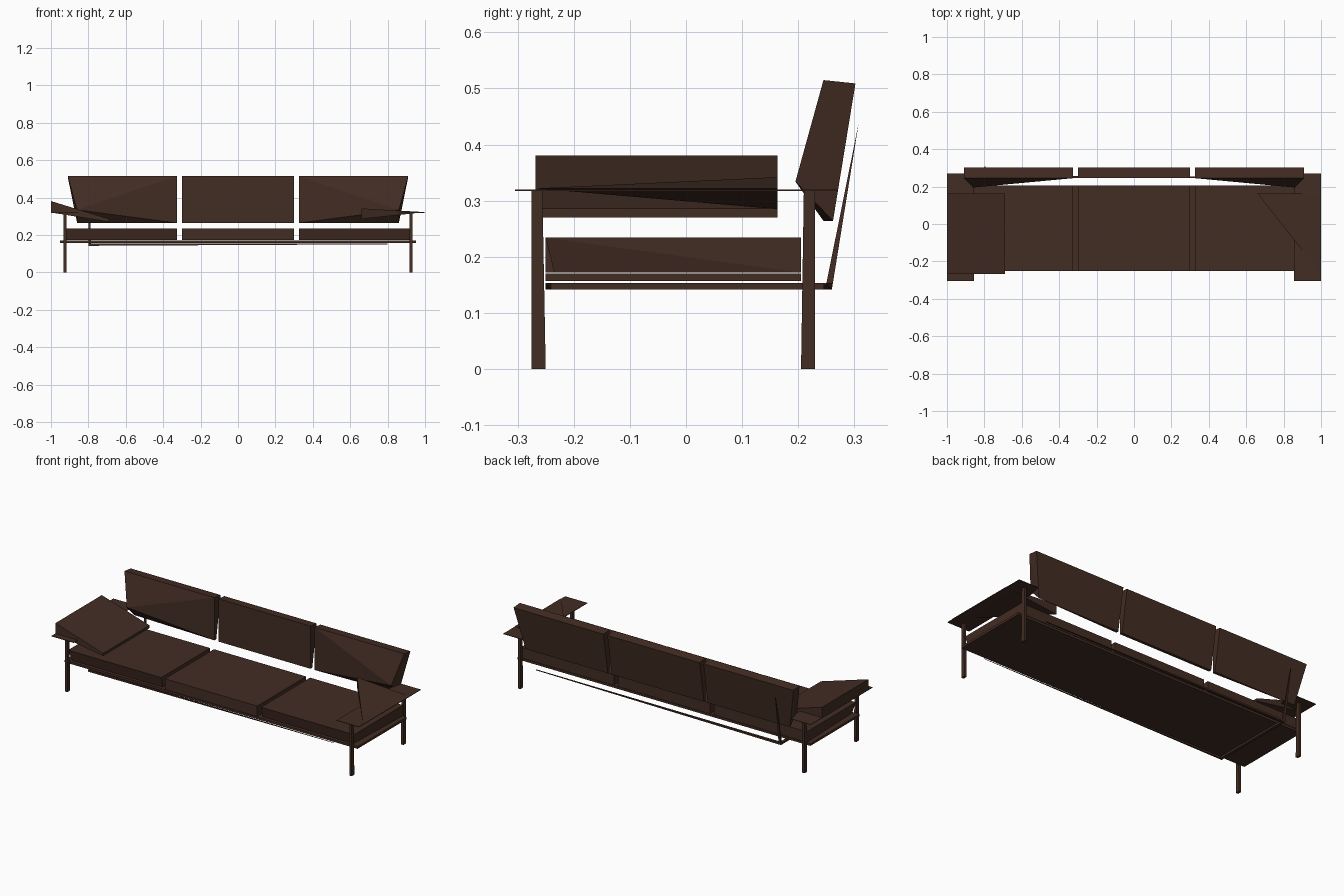
import bpy
import bmesh
from mathutils import Vector

default_cube = bpy.data.objects.get("Cube")
if default_cube:
    bpy.data.objects.remove(default_cube)

# One colour throughout
brown = (0.055, 0.026, 0.017, 1)
leather = bpy.data.materials.new("dark brown leather")
leather.use_nodes = True
leather.diffuse_color = brown
leather.node_tree.nodes["Principled BSDF"].inputs["Base Color"].default_value = brown


def no_change(outer, rear, top):
    return Vector()


def block(name, x_span, y_span, z_span, side=1, adjust=no_change):
    """Convex block; adjust returns the offset of each corner, side mirrors in x."""
    bm = bmesh.new()
    for outer in (False, True):
        for rear in (False, True):
            for top in (False, True):
                corner = Vector((x_span[outer], y_span[rear], z_span[top]))
                corner += adjust(outer, rear, top)
                corner.x *= side
                bm.verts.new(corner)
    bmesh.ops.convex_hull(bm, input=bm.verts)
    inner_points = [vert for vert in bm.verts if not vert.link_faces]
    bmesh.ops.delete(bm, geom=inner_points, context='VERTS')
    bmesh.ops.recalc_face_normals(bm, faces=bm.faces)
    mesh = bpy.data.meshes.new(name)
    bm.to_mesh(mesh)
    bm.free()
    mesh.materials.append(leather)
    part = bpy.data.objects.new(name, mesh)
    bpy.context.scene.collection.objects.link(part)


# Shared dimensions
half_length = 1.0
seat_end = 0.93
middle_end = 0.3
outer_start = 0.325
seat_depth = (-0.25, 0.205)
seat_height = (0.172, 0.234)
deck_height = (0.157, 0.17)
tube_height = (0.142, 0.153)
back_depth = (0.245, 0.302)
back_height = (0.264, 0.515)
plate_depth = (-0.305, 0.27)
plate_height = (0.317, 0.32)
pillow_depth = (-0.268, 0.163)
leg_width = (0.917, 0.932)
leg_height = (0, plate_height[True])


# Corner rules
def undercut_seat(outer, rear, top):
    if top or rear:
        return Vector()
    return Vector((-0.015 * outer, 0.015, 0))


def lean_back(outer, rear, top):
    return Vector((0, -0.04 * (rear and not top), -0.006 * (rear and top)))


def turn_back_corner(outer, rear, top):
    offset = lean_back(outer, rear, top)
    if outer and not top:
        offset.x -= 0.05
        if not rear:
            offset += Vector((0, -0.05, 0.07))
    return offset


def taper_front_leg(outer, rear, top):
    return Vector((0, -0.006 * (rear and top), 0))


def taper_rear_leg(outer, rear, top):
    return Vector((0, 0.005 * (top and not rear), 0))


def slope_pillow(outer, rear, top):
    return Vector((0, 0, 0.05 + 0.045 * top)) if outer else Vector()


def collapse_pillow(outer, rear, top):
    if outer:
        return Vector((0, 0, 0.037 * (not top)))
    return Vector((0, 0 if rear else pillow_depth[True] - pillow_depth[False], 0.02 * top))


def pinch_left_end(outer, rear, top):
    return Vector((0, -0.01 * (outer and rear), 0.008 * (outer and not top)))


def point_upward(outer, rear, top):
    if not top:
        return Vector()
    return Vector((-0.01 * outer, 0.048 if rear else 0.06, 0))


# Middle cushions and the deck beneath
block("deck", (-seat_end, seat_end), seat_depth, deck_height)
block("seat_middle", (-middle_end, middle_end), seat_depth, seat_height)
block("back_middle", (-middle_end, middle_end), back_depth, back_height, adjust=lean_back)

# Parts repeated at both ends
for side, label in ((1, "left"), (-1, "right")):
    block("seat_" + label, (outer_start, seat_end), seat_depth, seat_height,
          side, undercut_seat)
    block("back_" + label, (outer_start, 0.91), back_depth, back_height,
          side, turn_back_corner)
    block("arm_plate_" + label, (0.855, half_length), plate_depth, plate_height, side)
    block("side_rail_" + label, (0.915, 0.953), seat_depth, deck_height, side)
    block("front_leg_" + label, leg_width, (-0.275, -0.25), leg_height,
          side, taper_front_leg)
    block("rear_leg_" + label, leg_width, (0.205, 0.23), leg_height,
          side, taper_rear_leg)

# Loose arm pillows: a sloping pad on the right, a thin wedge on the left
block("arm_pillow_right", (0.69, half_length), pillow_depth, (0.27, 0.286),
      -1, slope_pillow)
block("arm_pillow_left", (0.66, half_length), pillow_depth, (0.285, 0.322),
      adjust=collapse_pillow)

# Lower tube frame and pointed back support
tube_end = -0.8
tube_side = -0.785
block("rear_bar", (tube_side, 0.8), (0.245, 0.26), tube_height, adjust=pinch_left_end)
block("front_bar", (tube_side, 0.8), (-0.25, -0.24), tube_height, adjust=pinch_left_end)
block("cross_bar", (tube_end, tube_side), (-0.25, 0.26), tube_height)
block("back_support", (tube_end, tube_side), (0.248, 0.26), (tube_height[False], 0.44),
      adjust=point_upward)
